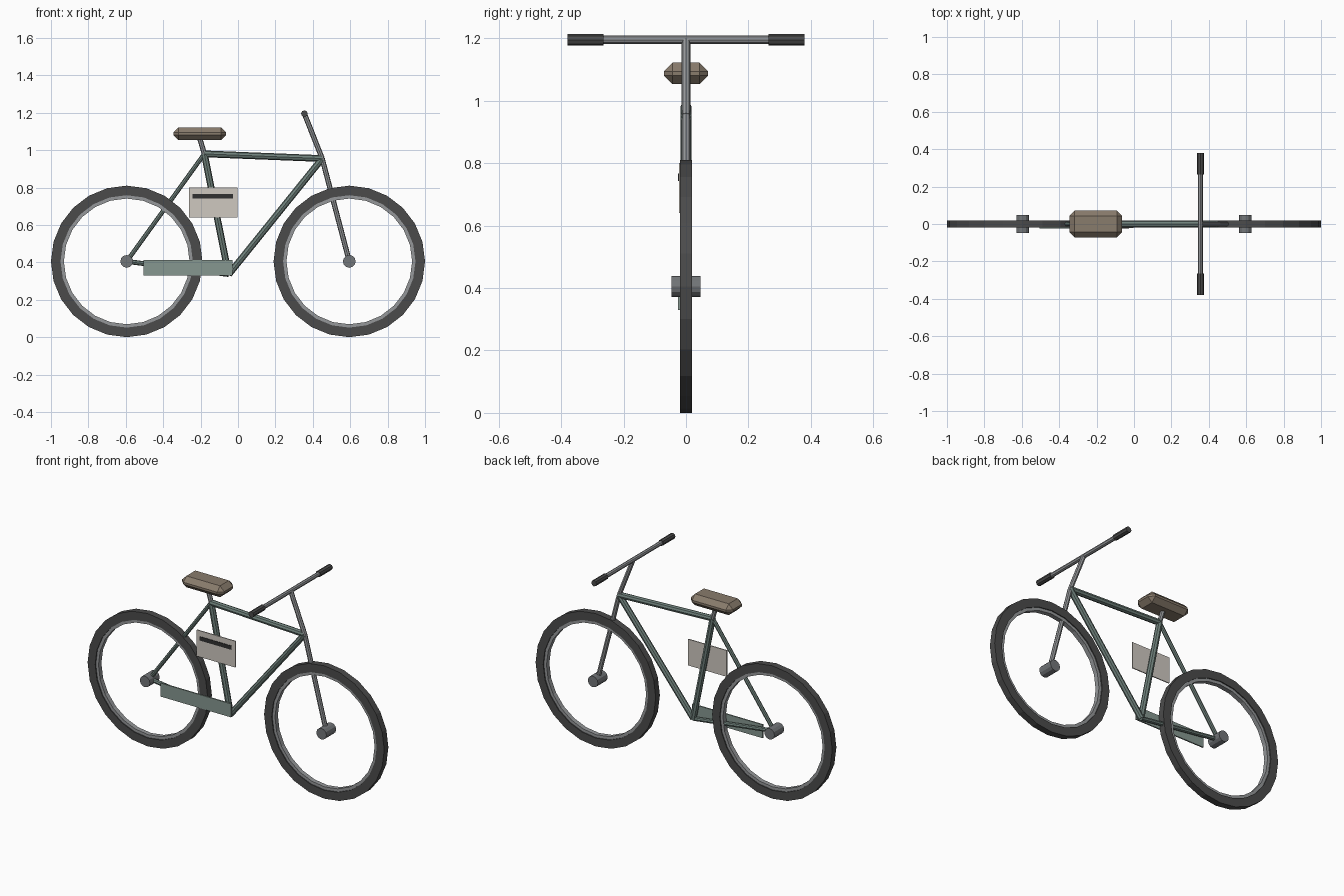
import bpy, bmesh, math
from mathutils import Vector

if "Cube" in bpy.data.objects:
    bpy.data.objects.remove(bpy.data.objects["Cube"])


def mat(name, r, g, b):
    m = bpy.data.materials.new(name)
    m.diffuse_color = (r, g, b, 1)
    m.use_nodes = True
    m.node_tree.nodes["Principled BSDF"].inputs["Base Color"].default_value = m.diffuse_color
    return m


RUBBER = mat("rubber", 0.07, 0.07, 0.07)
METAL = mat("metal", 0.30, 0.31, 0.32)
STEEL = mat("steel", 0.17, 0.18, 0.19)
GREEN = mat("frame_green", 0.16, 0.22, 0.20)
PALE_GREEN = mat("guard_green", 0.24, 0.31, 0.28)
LEATHER = mat("seat_brown", 0.25, 0.20, 0.15)
CARD = mat("plate_cream", 0.62, 0.58, 0.53)
BLACK = mat("stripe_black", 0.03, 0.03, 0.03)


def make(name, bm, material):
    bmesh.ops.recalc_face_normals(bm, faces=bm.faces)
    me = bpy.data.meshes.new(name)
    bm.to_mesh(me)
    bm.free()
    me.materials.append(material)
    ob = bpy.data.objects.new(name, me)
    bpy.context.collection.objects.link(ob)
    return ob


def tube(name, a, b, r, material, sides=8):
    a, b = Vector(a), Vector(b)
    bm = bmesh.new()
    bmesh.ops.create_cone(bm, cap_ends=True, segments=sides, radius1=r, radius2=r, depth=(b - a).length)
    ob = make(name, bm, material)
    ob.rotation_euler = (b - a).to_track_quat('Z', 'Y').to_euler()
    ob.location = (a + b) / 2
    return ob


def box(name, lo, hi, material):
    lo, hi = Vector(lo), Vector(hi)
    bm = bmesh.new()
    bmesh.ops.create_cube(bm, size=1)
    bmesh.ops.scale(bm, vec=hi - lo, verts=bm.verts)
    bmesh.ops.translate(bm, vec=(lo + hi) / 2, verts=bm.verts)
    return make(name, bm, material)


def ring(name, centre, r_in, r_out, half, material, n=24):
    # rectangular section swept around the axle
    bm = bmesh.new()
    profile = [(r_in, -half), (r_out, -half), (r_out, half), (r_in, half)]
    loops = []
    for i in range(n):
        t = 2 * math.pi * i / n
        loops.append([bm.verts.new((r * math.cos(t), y, r * math.sin(t))) for r, y in profile])
    for i in range(n):
        p, q = loops[i], loops[(i + 1) % n]
        for k in range(4):
            j = (k + 1) % 4
            bm.faces.new((p[k], p[j], q[j], q[k]))
    ob = make(name, bm, material)
    ob.location = centre
    return ob


# wheels
R, AXLE = 0.405, 0.595
for side, x in (("rear", -AXLE), ("front", AXLE)):
    c = (x, 0, R)
    ring(side + "_tyre", c, 0.354, R, 0.02, RUBBER)
    ring(side + "_rim", c, 0.336, 0.356, 0.014, METAL)
    tube(side + "_hub", (x, -0.047, R), (x, 0.047, R), 0.034, STEEL, 12)

# frame joints
rear, front = (-AXLE, 0, R), (AXLE, 0, R)
crank, seat_top, head = (-0.05, 0, 0.335), (-0.18, 0, 0.98), (0.45, 0, 0.955)
bar = (0.355, 0, 1.195)

# frame tubes
tube("seat_tube", crank, seat_top, 0.018, GREEN)
tube("top_tube", seat_top, head, 0.018, GREEN)
tube("down_tube", head, crank, 0.018, GREEN)
tube("seat_stay", seat_top, rear, 0.012, GREEN)
tube("chain_stay", rear, crank, 0.013, GREEN)
tube("fork", head, front, 0.014, METAL)
tube("stem", head, bar, 0.014, METAL)
tube("seat_post", seat_top, (-0.205, 0, 1.065), 0.014, METAL)

# handlebar and grips
tube("handlebar", (bar[0], -0.37, bar[2]), (bar[0], 0.37, bar[2]), 0.013, METAL)
for side, s in (("right", -1), ("left", 1)):
    tube(side + "_grip", (bar[0], s * 0.265, bar[2]), (bar[0], s * 0.38, bar[2]), 0.018, RUBBER)

# seat with chamfered edges
seat = box("seat", (-0.346, -0.071, 1.053), (-0.063, 0.071, 1.122), LEATHER)
bev = seat.modifiers.new("chamfer", 'BEVEL')
bev.width = 0.028
bev.segments = 1

# chain guard, side plate and stripe
box("chain_guard", (-0.505, -0.025, 0.33), (-0.03, -0.017, 0.412), PALE_GREEN)
box("side_plate", (-0.263, -0.022, 0.64), (-0.003, -0.016, 0.80), CARD)
box("plate_stripe", (-0.242, -0.025, 0.742), (-0.027, -0.021, 0.766), BLACK)
